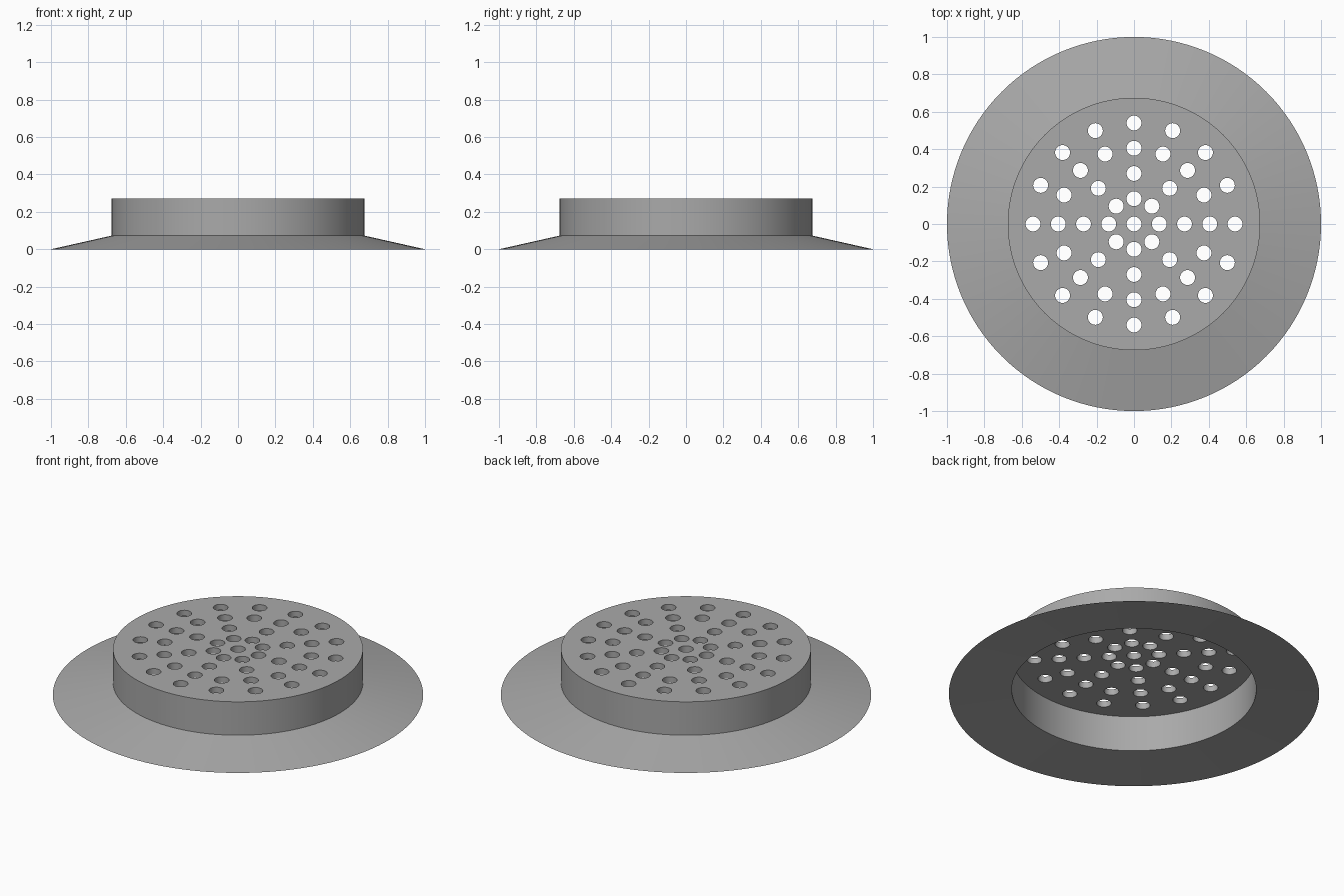
import bpy
import bmesh
from math import cos, sin, tau, radians

cube = bpy.data.objects.get("Cube")
if cube:
    bpy.data.objects.remove(cube, do_unlink=True)

SEGMENTS = 128
HOLE_RADIUS = 0.04
# Hole rings: distance from the centre and number of holes
HOLE_RINGS = [(0, 1), (0.135, 8), (0.27, 8), (0.405, 16), (0.54, 16)]
# Section from the roof edge, over the flange, to the ceiling edge
SECTION = [(0.675, 0.272), (0.675, 0.073), (1.0, 0.0), (0.66, 0.025), (0.66, 0.237)]

grey = bpy.data.materials.new("grey metal")
grey.use_nodes = True
colour = (0.4, 0.4, 0.4, 1)
grey.diffuse_color = colour
grey.node_tree.nodes["Principled BSDF"].inputs["Base Color"].default_value = colour


def circle(bm, radius, z, count, x=0, y=0):
    return [bm.verts.new((x + radius * cos(tau * i / count),
                          y + radius * sin(tau * i / count), z)) for i in range(count)]


def stack(bm, rings):
    """Bridge matching rings and cap both ends."""
    for a, b in zip(rings, rings[1:]):
        for i in range(len(a)):
            j = (i + 1) % len(a)
            bm.faces.new((a[i], a[j], b[j], b[i]))
    bm.faces.new(rings[0])
    bm.faces.new(rings[-1])


def finish(bm, name):
    bmesh.ops.recalc_face_normals(bm, faces=bm.faces)
    mesh = bpy.data.meshes.new(name)
    bm.to_mesh(mesh)
    bm.free()
    mesh.materials.append(grey)
    obj = bpy.data.objects.new(name, mesh)
    bpy.context.collection.objects.link(obj)
    return obj


# Hollow cap with its sloping flange
bm = bmesh.new()
stack(bm, [circle(bm, r, z, SEGMENTS) for r, z in SECTION])
cap = finish(bm, "drain_cap")

# Cutters for the drain holes
bm = bmesh.new()
for distance, count in HOLE_RINGS:
    for k in range(count):
        x, y = distance * cos(tau * k / count), distance * sin(tau * k / count)
        stack(bm, [circle(bm, HOLE_RADIUS, z, 32, x, y) for z in (0.15, 0.35)])
cutter = finish(bm, "hole_cutter")
cutter.hide_render = True
cutter.hide_viewport = True

# Punch the holes through the roof, then drop the cutter
cut = cap.modifiers.new("drain holes", "BOOLEAN")
cut.operation = "DIFFERENCE"
cut.solver = "EXACT"
cut.object = cutter
bpy.ops.object.select_all(action="DESELECT")
bpy.context.view_layer.objects.active = cap
cap.select_set(True)
bpy.ops.object.modifier_apply(modifier=cut.name)
bpy.data.objects.remove(cutter, do_unlink=True)

# Smooth curved walls, crisp edges
bpy.ops.object.shade_smooth_by_angle(angle=radians(30))
cap.data.update()
